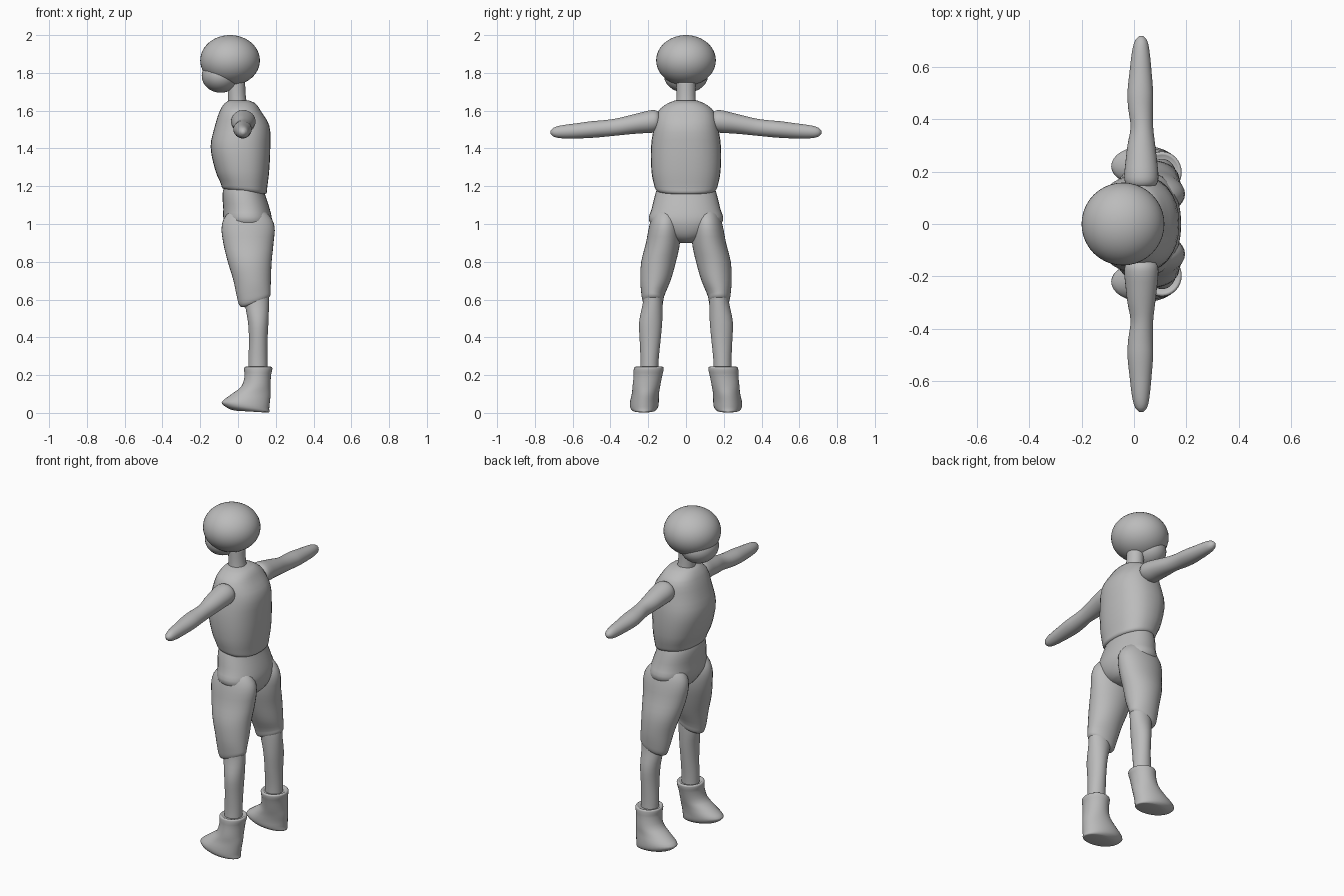
import bpy, bmesh, math
from mathutils import Vector

grey = bpy.data.materials.new("plain grey")
grey.diffuse_color = (0.5, 0.5, 0.5, 1)


def finish(name, bm, mirrored=False):
    bmesh.ops.recalc_face_normals(bm, faces=bm.faces)
    mesh = bpy.data.meshes.new(name)
    bm.to_mesh(mesh)
    bm.free()
    mesh.materials.append(grey)
    mesh.polygons.foreach_set("use_smooth", [True] * len(mesh.polygons))
    ob = bpy.data.objects.new(name, mesh)
    bpy.context.collection.objects.link(ob)
    if mirrored:
        mod = ob.modifiers.new("other side", 'MIRROR')
        mod.use_axis = (False, True, False)
        mod.use_mirror_merge = False
    return ob


def smooth_rings(rings, steps):
    """Catmull-Rom interpolation, spaced by real position along the limb."""
    pad = [r + (0,) * (6 - len(r)) for r in rings]
    out = []
    for i in range(len(pad) - 1):
        p0, p1, p2, p3 = (pad[max(0, min(len(pad) - 1, i + k))] for k in (-1, 0, 1, 2))
        h = p2[0] - p1[0]
        h0 = (p2[0] - p0[0]) or 1
        h1 = (p3[0] - p1[0]) or 1
        for s in range(steps):
            t = s / steps
            ring = [p1[0] + t * h]
            for a, b, c, d in list(zip(p0, p1, p2, p3))[1:]:
                m1 = (c - a) * max(0, min(1, h / h0))
                m2 = (d - b) * max(0, min(1, h / h1))
                ring.append((2*t**3 - 3*t**2 + 1) * b + (t**3 - 2*t**2 + t) * m1
                            + (3*t**2 - 2*t**3) * c + (t**3 - t**2) * m2)
            out.append(ring)
    return out + [list(pad[-1])]


def loft(name, rings, along='z', mirrored=False, power=2.0, seg=32, steps=3):
    """Rings are (position, centre 1, centre 2, radius 1, radius 2, tilt)."""
    bm = bmesh.new()
    loops = []
    for p, c1, c2, r1, r2, tilt in smooth_rings(rings, steps):
        loop = []
        for i in range(seg):
            a = 2 * math.pi * i / seg
            u = math.copysign(abs(math.cos(a)) ** (2 / power), math.cos(a)) * max(r1, 0.005)
            v = math.copysign(abs(math.sin(a)) ** (2 / power), math.sin(a)) * max(r2, 0.005)
            q = p + tilt * u
            co = (c1 + u, c2 + v, q) if along == 'z' else (c1 + u, q, c2 + v)
            loop.append(bm.verts.new(co))
        loops.append(loop)
    for a, b in zip(loops, loops[1:]):
        for i in range(seg):
            j = (i + 1) % seg
            bm.faces.new((a[i], a[j], b[j], b[i]))
    bm.faces.new(loops[0])
    bm.faces.new(loops[-1])
    return finish(name, bm, mirrored)


def ball(name, centre, radii):
    bm = bmesh.new()
    bmesh.ops.create_uvsphere(bm, u_segments=40, v_segments=24, radius=1)
    bmesh.ops.scale(bm, vec=Vector(radii), verts=bm.verts)
    bmesh.ops.translate(bm, vec=Vector(centre), verts=bm.verts)
    return finish(name, bm)


# Head, jaw and neck (the figure looks towards -x)
ball("head", (-0.042, 0, 1.866), (0.158, 0.158, 0.134))
ball("jaw", (-0.092, 0, 1.785), (0.1, 0.116, 0.09))
loft("neck", [(1.61, 0.0, 0, 0.052, 0.056), (1.68, -0.006, 0, 0.047, 0.05),
              (1.77, -0.01, 0, 0.047, 0.05)])

# Torso
loft("torso", [
    (1.655, 0.005, 0, 0.05, 0.055), (1.64, 0.01, 0, 0.08, 0.095),
    (1.60, 0.012, 0, 0.108, 0.145), (1.52, 0.022, 0, 0.144, 0.168),
    (1.41, 0.013, 0, 0.158, 0.185), (1.28, 0.023, 0, 0.142, 0.183),
    (1.20, 0.032, 0, 0.122, 0.167, -0.1), (1.175, 0.034, 0, 0.115, 0.153, -0.12),
    (1.165, 0.034, 0, 0.09, 0.12, -0.12)], power=2.3)

# Hips
loft("hips", [
    (1.21, 0.03, 0, 0.1, 0.145), (1.16, 0.03, 0, 0.112, 0.162),
    (1.08, 0.045, 0, 0.123, 0.182), (1.02, 0.052, 0, 0.128, 0.197),
    (0.965, 0.06, 0, 0.11, 0.15), (0.92, 0.065, 0, 0.075, 0.085),
    (0.9, 0.065, 0, 0.03, 0.03)], power=2.15)

# Arms
loft("arms", [
    (0.135, 0.028, 1.545, 0.03, 0.03), (0.15, 0.028, 1.545, 0.057, 0.052),
    (0.18, 0.028, 1.543, 0.065, 0.06), (0.24, 0.028, 1.535, 0.06, 0.055),
    (0.30, 0.028, 1.525, 0.053, 0.05), (0.37, 0.030, 1.513, 0.043, 0.045),
    (0.44, 0.025, 1.505, 0.047, 0.044), (0.50, 0.024, 1.5, 0.049, 0.044),
    (0.58, 0.025, 1.493, 0.042, 0.04), (0.66, 0.026, 1.488, 0.033, 0.034),
    (0.70, 0.027, 1.486, 0.023, 0.024), (0.717, 0.027, 1.486, 0.008, 0.008)],
    along='y', mirrored=True)

# Thighs, ending in a slanted cuff at the knee
loft("thighs", [
    (1.09, 0.05, 0.11, 0.03, 0.025), (1.07, 0.05, 0.11, 0.09, 0.055),
    (1.0, 0.053, 0.112, 0.138, 0.08), (0.9, 0.055, 0.122, 0.133, 0.09),
    (0.8, 0.062, 0.145, 0.116, 0.092), (0.7, 0.075, 0.162, 0.099, 0.08),
    (0.62, 0.085, 0.175, 0.087, 0.06, 0.25), (0.59, 0.091, 0.175, 0.078, 0.053, 0.35),
    (0.578, 0.095, 0.175, 0.055, 0.04, 0.35)], mirrored=True)

# Lower legs
loft("shins", [
    (0.63, 0.1, 0.175, 0.065, 0.05), (0.58, 0.1, 0.176, 0.064, 0.053),
    (0.48, 0.107, 0.187, 0.054, 0.061), (0.38, 0.107, 0.19, 0.049, 0.055),
    (0.28, 0.105, 0.193, 0.05, 0.048), (0.2, 0.105, 0.195, 0.05, 0.048)], mirrored=True)

# Boots with a rounded cuff
loft("boots", [
    (0.238, 0.107, 0.197, 0.05, 0.05), (0.245, 0.107, 0.197, 0.066, 0.07),
    (0.235, 0.107, 0.197, 0.075, 0.079), (0.2, 0.105, 0.201, 0.07, 0.076),
    (0.14, 0.095, 0.21, 0.077, 0.073), (0.1, 0.07, 0.215, 0.103, 0.072),
    (0.06, 0.042, 0.22, 0.127, 0.076), (0.03, 0.045, 0.222, 0.12, 0.074, -0.08),
    (0.012, 0.06, 0.223, 0.105, 0.06, -0.08), (0.007, 0.065, 0.223, 0.08, 0.045, -0.06)],
    mirrored=True)
